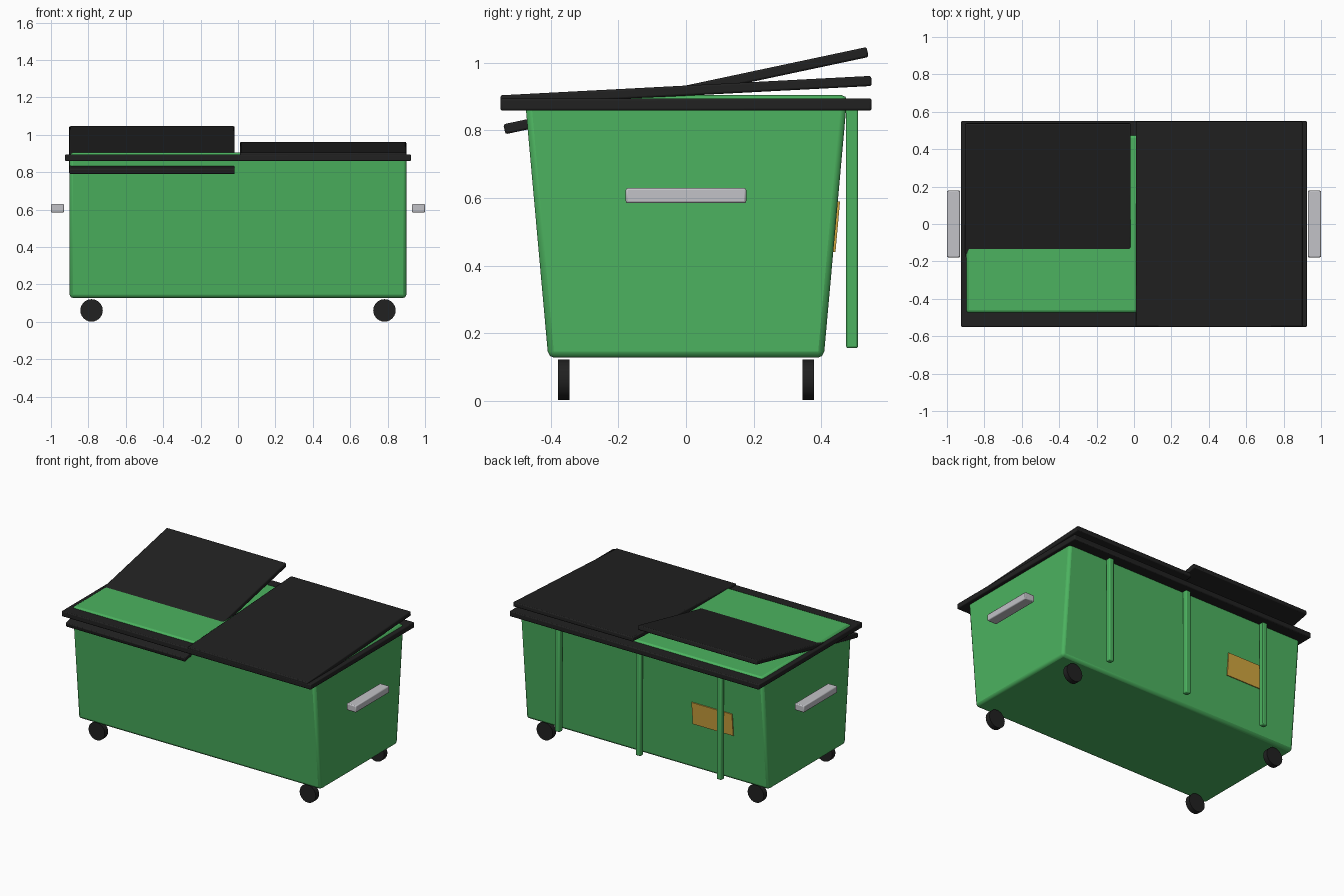
import bpy
import bmesh
import math

cube = bpy.data.objects.get("Cube")
if cube:
    bpy.data.objects.remove(cube, do_unlink=True)


def material(name, color):
    mat = bpy.data.materials.new(name)
    mat.use_nodes = True
    rgba = (*color, 1.0)
    mat.diffuse_color = rgba
    mat.node_tree.nodes["Principled BSDF"].inputs["Base Color"].default_value = rgba
    return mat


GREEN = material("green_paint", (0.072, 0.45, 0.115))
BLACK = material("black_plastic", (0.015, 0.015, 0.015))
GREY = material("light_grey_metal", (0.54, 0.54, 0.57))
GOLD = material("gold_label", (0.64, 0.38, 0.05))


def finish(obj, name, mat, bevel):
    obj.name = name
    obj.data.materials.append(mat)
    if bevel:
        mod = obj.modifiers.new("soft_edges", 'BEVEL')
        mod.width = bevel
        mod.segments = 2
    bpy.ops.object.shade_smooth_by_angle(angle=math.radians(30))
    return obj


def box(name, center, size, mat, bevel=0.006, tilt=0.0):
    bpy.ops.mesh.primitive_cube_add(size=1, location=center)
    obj = bpy.context.object
    for v in obj.data.vertices:
        v.co = [c * s for c, s in zip(v.co, size)]
    obj.rotation_euler.x = tilt
    return finish(obj, name, mat, bevel)


# Tapered container, narrower at the bottom front and back
BOTTOM_Y, TOP_Y, BOTTOM_Z, TOP_Z = 0.408, 0.478, 0.127, 0.905
body = box("body", (0, 0, (BOTTOM_Z + TOP_Z) / 2),
           (1.8, 2 * TOP_Y, TOP_Z - BOTTOM_Z), GREEN, 0.018)
bm = bmesh.new()
bm.from_mesh(body.data)
for v in bm.verts:
    if v.co.z < 0:
        v.co.y *= BOTTOM_Y / TOP_Y
bm.to_mesh(body.data)
bm.free()

# Rim
box("rim", (0, 0, 0.877), (1.85, 1.1, 0.036), BLACK)

# Two lids, one nearly shut and one tipped further open
box("closed_lid", (0.455, 0, 0.918), (0.89, 1.1, 0.03), BLACK, tilt=math.radians(3))
box("open_lid", (-0.46, 0, 0.918), (0.885, 1.1, 0.03), BLACK, tilt=math.radians(12))

# Handles and wheels on both sides
for side, sx in (("left", 1), ("right", -1)):
    box(side + "_handle", (0.965 * sx, 0, 0.607), (0.07, 0.357, 0.045), GREY)
    for end, sy in (("front", -1), ("back", 1)):
        bpy.ops.mesh.primitive_cylinder_add(
            vertices=24, radius=0.06, depth=0.035,
            location=(0.783 * sx, 0.362 * sy, 0.061),
            rotation=(math.pi / 2, 0, 0))
        finish(bpy.context.object, f"{end}_{side}_wheel", BLACK, 0)

# Upright ribs along the back
for label, x in (("left", 0.6), ("middle", 0), ("right", -0.6)):
    box(label + "_back_rib", (x, 0.492, 0.515), (0.036, 0.035, 0.72), GREEN)

# Label plate lying on the sloped back
slope = math.atan((TOP_Y - BOTTOM_Y) / (TOP_Z - BOTTOM_Z))
box("label_plate", (-0.51, 0.445, 0.515), (0.3, 0.009, 0.15), GOLD, 0, -slope)
